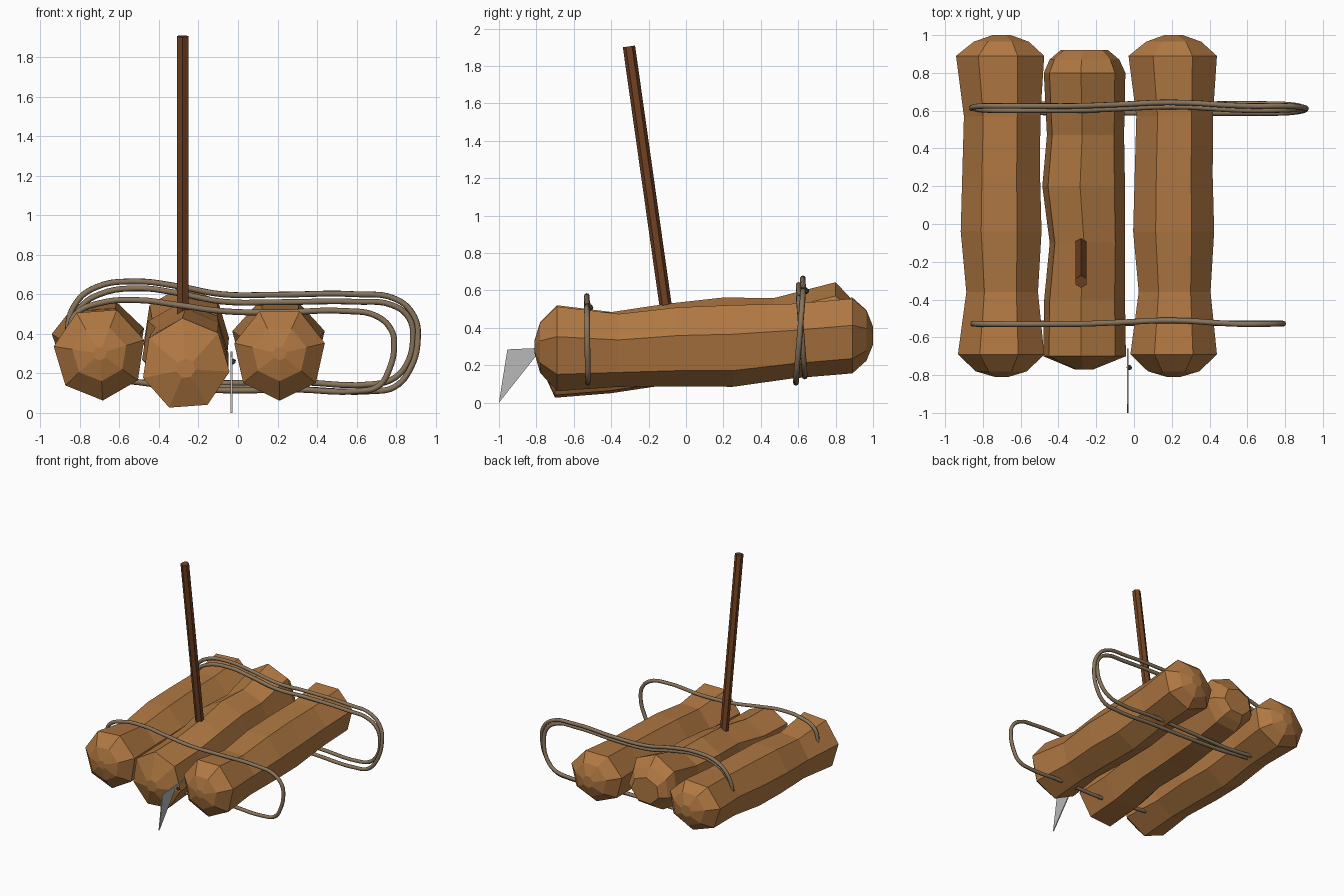
import bpy, bmesh, math
from mathutils import Vector

if "Cube" in bpy.data.objects:
    bpy.data.objects.remove(bpy.data.objects["Cube"])


def material(name, colour):
    m = bpy.data.materials.new(name)
    m.diffuse_color = (*colour, 1)
    m.use_nodes = True
    m.node_tree.nodes["Principled BSDF"].inputs["Base Color"].default_value = m.diffuse_color
    return m


WOOD = material("log_wood", (0.44, 0.19, 0.055))
DARK = material("dark_wood", (0.16, 0.052, 0.016))
ROPE = material("rope_fibre", (0.25, 0.175, 0.105))
METAL = material("grey_metal", (0.48, 0.48, 0.48))
IRON = material("dark_grey", (0.1, 0.1, 0.11))


def add_object(name, bm, mat):
    bmesh.ops.recalc_face_normals(bm, faces=bm.faces)
    mesh = bpy.data.meshes.new(name)
    bm.to_mesh(mesh)
    bm.free()
    mesh.materials.append(mat)
    obj = bpy.data.objects.new(name, mesh)
    bpy.context.collection.objects.link(obj)
    return obj


def skin(bm, rings):
    """Join rings of points into a closed tube."""
    loops = [[bm.verts.new(p) for p in ring] for ring in rings]
    n = len(loops[0])
    for a, b in zip(loops, loops[1:]):
        for i in range(n):
            j = (i + 1) % n
            bm.faces.new((a[i], a[j], b[j], b[i]))
    bm.faces.new(loops[0])
    bm.faces.new(loops[-1])


def log(name, x, start_angle, stations):
    """Seven-sided log along y; stations are (y, dx, z, radius x, radius z)."""
    bm = bmesh.new()
    rings = []
    for y, dx, z, rx, rz in stations:
        angles = [math.radians(start_angle + i * 360 / 7) for i in range(7)]
        rings.append([(x + dx + rx * math.cos(a), y, z + rz * math.sin(a)) for a in angles])
    skin(bm, rings)
    return add_object(name, bm, WOOD)


# Logs
side = [(-0.81, 0, 0.30, 0.035, 0.035), (-0.78, 0, 0.30, 0.14, 0.14),
        (-0.69, 0, 0.30, 0.235, 0.238), (-0.36, 0.005, 0.29, 0.195, 0.205),
        (-0.04, 0, 0.31, 0.22, 0.222), (0.25, 0, 0.315, 0.212, 0.23),
        (0.57, 0.005, 0.34, 0.208, 0.21), (0.89, -0.005, 0.367, 0.24, 0.21),
        (0.965, 0, 0.365, 0.15, 0.14), (1.0, 0, 0.36, 0.05, 0.05)]
log("right_log", 0.21, -90, side)
log("left_log", -0.70, -86, side)
log("middle_log", -0.265, 94, [
    (-0.77, 0, 0.225, 0.05, 0.05), (-0.70, 0, 0.245, 0.225, 0.235),
    (-0.40, 0, 0.26, 0.22, 0.225), (-0.10, 0.015, 0.305, 0.205, 0.225),
    (0.20, -0.005, 0.335, 0.225, 0.228), (0.47, 0.005, 0.345, 0.21, 0.215),
    (0.80, 0, 0.415, 0.222, 0.23), (0.87, 0, 0.40, 0.19, 0.17),
    (0.92, 0, 0.385, 0.13, 0.11)])

# Leaning mast
bm = bmesh.new()
base, top = Vector((-0.28, -0.095, 0.42)), Vector((-0.28, -0.305, 1.905))
axis = (top - base).normalized()
u = Vector((1, 0, 0))
v = axis.cross(u)
skin(bm, [[c + 0.033 * (math.cos(a) * u + math.sin(a) * v)
           for a in [math.radians(30 + 60 * i) for i in range(6)]] for c in (base, top)])
add_object("mast", bm, DARK)


def rope(name, y_top, y_bottom, points):
    """Closed loop of rope; y shifts from top to bottom."""
    curve = bpy.data.curves.new(name, "CURVE")
    curve.dimensions = "3D"
    curve.bevel_depth = 0.015
    curve.bevel_resolution = 2
    curve.resolution_u = 5
    spline = curve.splines.new("BEZIER")
    spline.bezier_points.add(len(points) - 1)
    for bp, (x, z) in zip(spline.bezier_points, points):
        t = min(1, max(0, (z - 0.12) / 0.45))
        bump = 0.022 * math.exp(-((x - 0.12) / 0.2) ** 2) * (z > 0.4)
        bp.co = (x, y_bottom + (y_top - y_bottom) * t + bump, z)
        bp.handle_left_type = bp.handle_right_type = "AUTO"
    spline.use_cyclic_u = True
    curve.materials.append(ROPE)
    obj = bpy.data.objects.new(name, curve)
    bpy.context.collection.objects.link(obj)
    bpy.ops.object.select_all(action="DESELECT")
    bpy.context.view_layer.objects.active = obj
    obj.select_set(True)
    bpy.ops.object.convert(target="MESH")
    bpy.ops.object.shade_smooth_by_angle(angle=math.radians(60))


# Rope lashings
hidden = [(-0.5, 0.155), (-0.72, 0.2), (-0.83, 0.3)]
rope("back_rope_outer", 0.625, 0.588,
     [(-0.86, 0.42), (-0.82, 0.555), (-0.72, 0.635), (-0.52, 0.665), (-0.3, 0.64),
      (-0.08, 0.60), (0.2, 0.598), (0.6, 0.60), (0.8, 0.575), (0.89, 0.49), (0.91, 0.38),
      (0.87, 0.22), (0.79, 0.13), (0.68, 0.11), (0.3, 0.12), (-0.1, 0.13)] + hidden)
rope("back_rope_inner", 0.602, 0.637,
     [(-0.85, 0.40), (-0.8, 0.53), (-0.7, 0.60), (-0.5, 0.63), (-0.3, 0.605),
      (-0.08, 0.563), (0.2, 0.56), (0.6, 0.562), (0.78, 0.545), (0.865, 0.48), (0.885, 0.38),
      (0.85, 0.24), (0.78, 0.17), (0.68, 0.145), (0.3, 0.155), (-0.1, 0.15)] + hidden)
rope("front_rope", -0.53, -0.525,
     [(-0.85, 0.42), (-0.82, 0.5), (-0.7, 0.555), (-0.5, 0.57), (-0.3, 0.545),
      (-0.08, 0.515), (0.2, 0.508), (0.55, 0.515), (0.7, 0.49), (0.775, 0.42), (0.79, 0.34),
      (0.765, 0.22), (0.71, 0.135), (0.6, 0.11), (0.3, 0.118), (-0.1, 0.115)] + hidden)

# Thin steering blade, tucked between two logs
bm = bmesh.new()
outline = [(-1.0, 0.0), (-0.79, 0.265), (-0.66, 0.31), (-0.80, 0.292), (-0.955, 0.285)]
skin(bm, [[(x, y, z) for y, z in outline] for x in (-0.037, -0.029)])
add_object("blade", bm, METAL)

# Small knob fixing the blade
bm = bmesh.new()
bmesh.ops.create_icosphere(bm, subdivisions=1, radius=0.016)
bmesh.ops.translate(bm, verts=bm.verts, vec=(-0.025, -0.76, 0.26))
add_object("blade_knob", bm, IRON)
